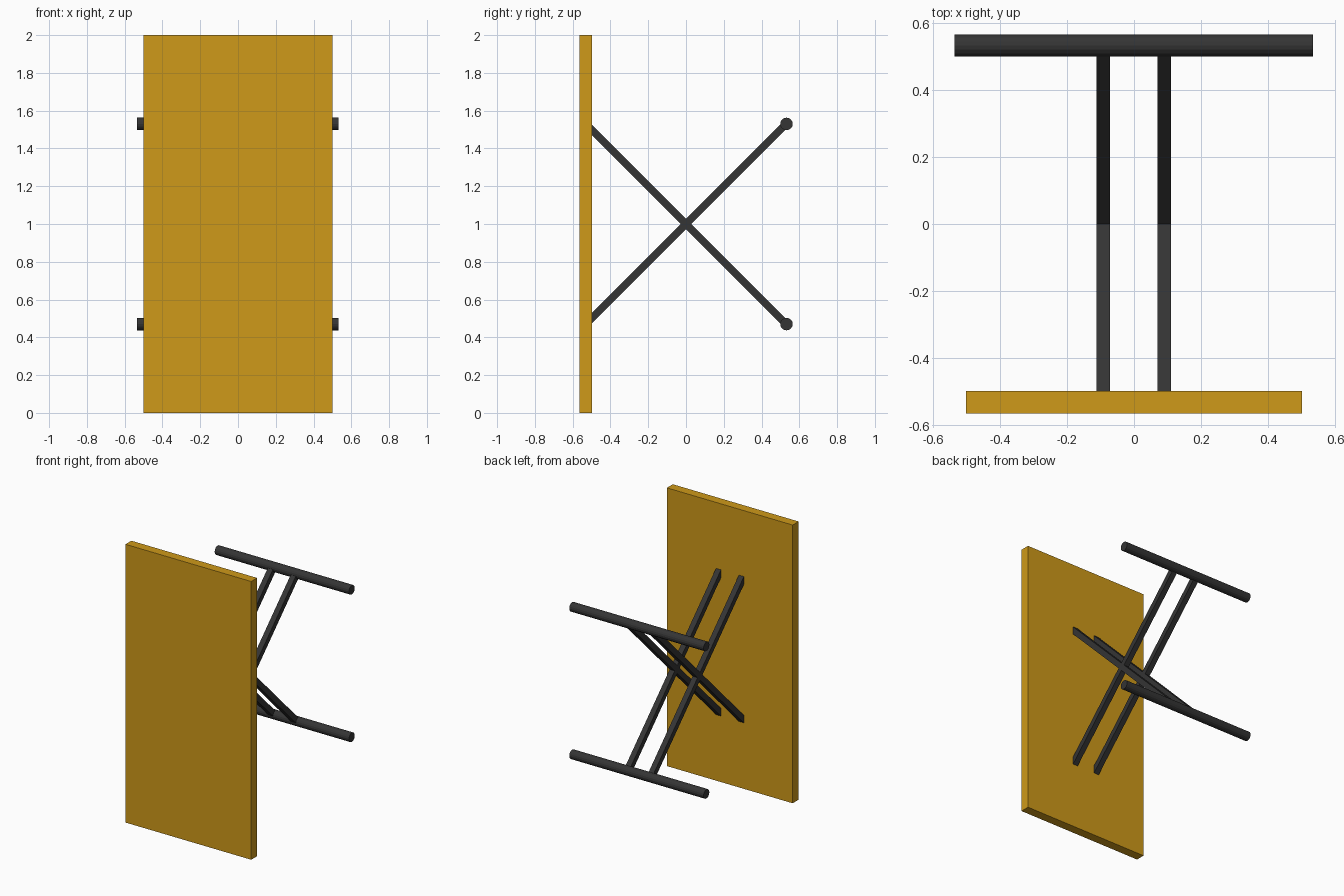
import bpy
from math import radians

if "Cube" in bpy.data.objects:
    bpy.data.objects.remove(bpy.data.objects["Cube"])


def material(name, color):
    m = bpy.data.materials.new(name)
    m.diffuse_color = (*color, 1)
    m.use_nodes = True
    m.node_tree.nodes["Principled BSDF"].inputs["Base Color"].default_value = m.diffuse_color
    return m


gold = material("gold_paint", (0.62, 0.32, 0.01))
dark = material("dark_metal", (0.035, 0.035, 0.035))


def box(name, loc, size, mat, tilt=0):
    bpy.ops.mesh.primitive_cube_add(size=1, location=loc, rotation=(radians(tilt), 0, 0))
    ob = bpy.context.object
    ob.name = name
    ob.scale = size
    ob.data.materials.append(mat)
    return ob


# Table top standing on its edge
box("table_top", (0, -0.531, 1), (1, 0.067, 2), gold)

for label, s in (("upper", 1), ("lower", -1)):
    # Pair of crossing legs
    for side, x in (("left", -0.092), ("right", 0.09)):
        box(f"{label}_leg_{side}", (x, 0, 1), (0.04, 1.5, 0.04), dark, 45 * s)
    # Round crossbar foot
    bpy.ops.mesh.primitive_cylinder_add(vertices=16, radius=0.033, depth=1.068,
                                        location=(-0.001, 0.532, 1 + 0.53 * s),
                                        rotation=(0, radians(90), 0))
    foot = bpy.context.object
    foot.name = f"{label}_foot_bar"
    foot.data.materials.append(dark)
